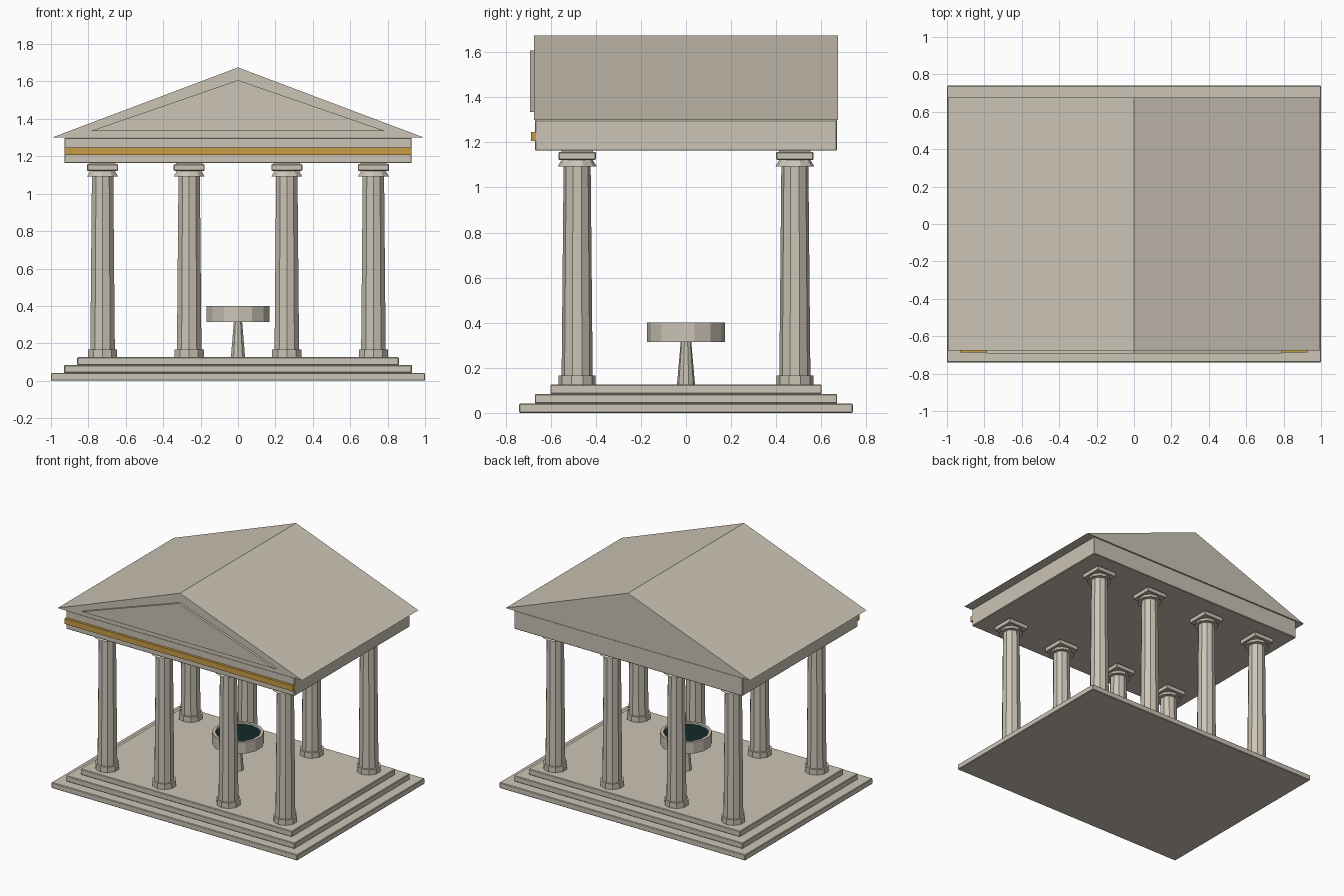
import bpy, bmesh, math

if "Cube" in bpy.data.objects:
    bpy.data.objects.remove(bpy.data.objects["Cube"])

def material(name, rgb):
    m = bpy.data.materials.new(name)
    m.diffuse_color = (*rgb, 1)
    m.use_nodes = True
    m.node_tree.nodes["Principled BSDF"].inputs["Base Color"].default_value = m.diffuse_color
    return m

STONE = material("pale stone", (0.60, 0.55, 0.465))
GOLD = material("gold", (0.57, 0.335, 0.06))
WATER = material("dark water", (0.006, 0.022, 0.022))

def finish(name, bm, mat, bevel=0):
    bmesh.ops.recalc_face_normals(bm, faces=bm.faces)
    me = bpy.data.meshes.new(name)
    bm.to_mesh(me)
    bm.free()
    me.materials.append(mat)
    ob = bpy.data.objects.new(name, me)
    bpy.context.collection.objects.link(ob)
    if bevel:
        mod = ob.modifiers.new("soft_edge", 'BEVEL')
        mod.width = bevel
        mod.segments = 1
    return ob

def box(name, x, y, z, mat=STONE, bevel=0.004):
    bm = bmesh.new()
    bmesh.ops.create_cube(bm, size=1)
    for v in bm.verts:
        v.co = [r[0] + (c + 0.5) * (r[1] - r[0]) for c, r in zip(v.co, (x, y, z))]
    return finish(name, bm, mat, bevel)

def lathe(name, cx, cy, profile, sides, mat=STONE):
    """Stack of polygon rings (radius, z), capped at both ends, one vertex on +y."""
    bm = bmesh.new()
    rings = []
    for r, z in profile:
        rings.append([bm.verts.new((cx + r * math.sin(2 * math.pi * i / sides),
                                    cy + r * math.cos(2 * math.pi * i / sides), z))
                      for i in range(sides)])
    for a, b in zip(rings, rings[1:]):
        for i in range(sides):
            j = (i + 1) % sides
            bm.faces.new((a[i], a[j], b[j], b[i]))
    bm.faces.new(rings[0])
    bm.faces.new(rings[-1])
    return finish(name, bm, mat)

def gable(name, half, z0, z1, y0, y1):
    bm = bmesh.new()
    f, b = [[bm.verts.new((x, y, z)) for x, z in ((-half, z0), (half, z0), (0, z1))]
            for y in (y0, y1)]
    bm.faces.new(f)
    bm.faces.new(b)
    for i in range(3):
        j = (i + 1) % 3
        bm.faces.new((f[i], f[j], b[j], b[i]))
    return finish(name, bm, STONE)

# stepped platform
for i in range(3):
    hx, hy = 1 - 0.07 * i, 0.74 - 0.069 * i
    box(f"step_{i + 1}", (-hx, hx), (-hy, hy), (0.042 * i, 0.042 * (i + 1)))

# columns: base, tapered shaft, flared collar, square cap
for row, cy in (("front", -0.483), ("back", 0.483)):
    for n, cx in enumerate((-0.724, -0.261, 0.261, 0.724), 1):
        tag = f"{row}_column_{n}"
        lathe(tag + "_base", cx, cy, [(0.082, 0.125), (0.082, 0.166)], 10)
        lathe(tag + "_shaft", cx, cy, [(0.069, 0.16), (0.060, 1.10)], 10)
        lathe(tag + "_collar", cx, cy, [(0.087, 1.092), (0.068, 1.124)], 10)
        box(tag + "_cap", (cx - 0.083, cx + 0.083), (cy - 0.083, cy + 0.083), (1.122, 1.158))
        box(tag + "_cap_seat", (cx - 0.07, cx + 0.07), (cy - 0.07, cy + 0.07), (1.15, 1.17), bevel=0)

# beam block with gold band on the front
box("beam_block", (-0.928, 0.928), (-0.67, 0.67), (1.163, 1.299))
box("gold_band", (-0.928, 0.928), (-0.688, -0.665), (1.206, 1.247), GOLD, 0)

# roof and raised front panel
gable("roof", 0.995, 1.30, 1.675, -0.675, 0.675)
gable("gable_panel", 0.788, 1.335, 1.607, -0.692, -0.67)

# basin on a stem, with water inside
lathe("basin_stem", 0, 0, [(0.040, 0.125), (0.023, 0.32)], 10)
lathe("basin_bowl", 0, 0, [(0.173, 0.315), (0.173, 0.40), (0.152, 0.40), (0.152, 0.38)], 14)
lathe("basin_water", 0, 0, [(0.151, 0.375), (0.151, 0.388)], 14, WATER)
